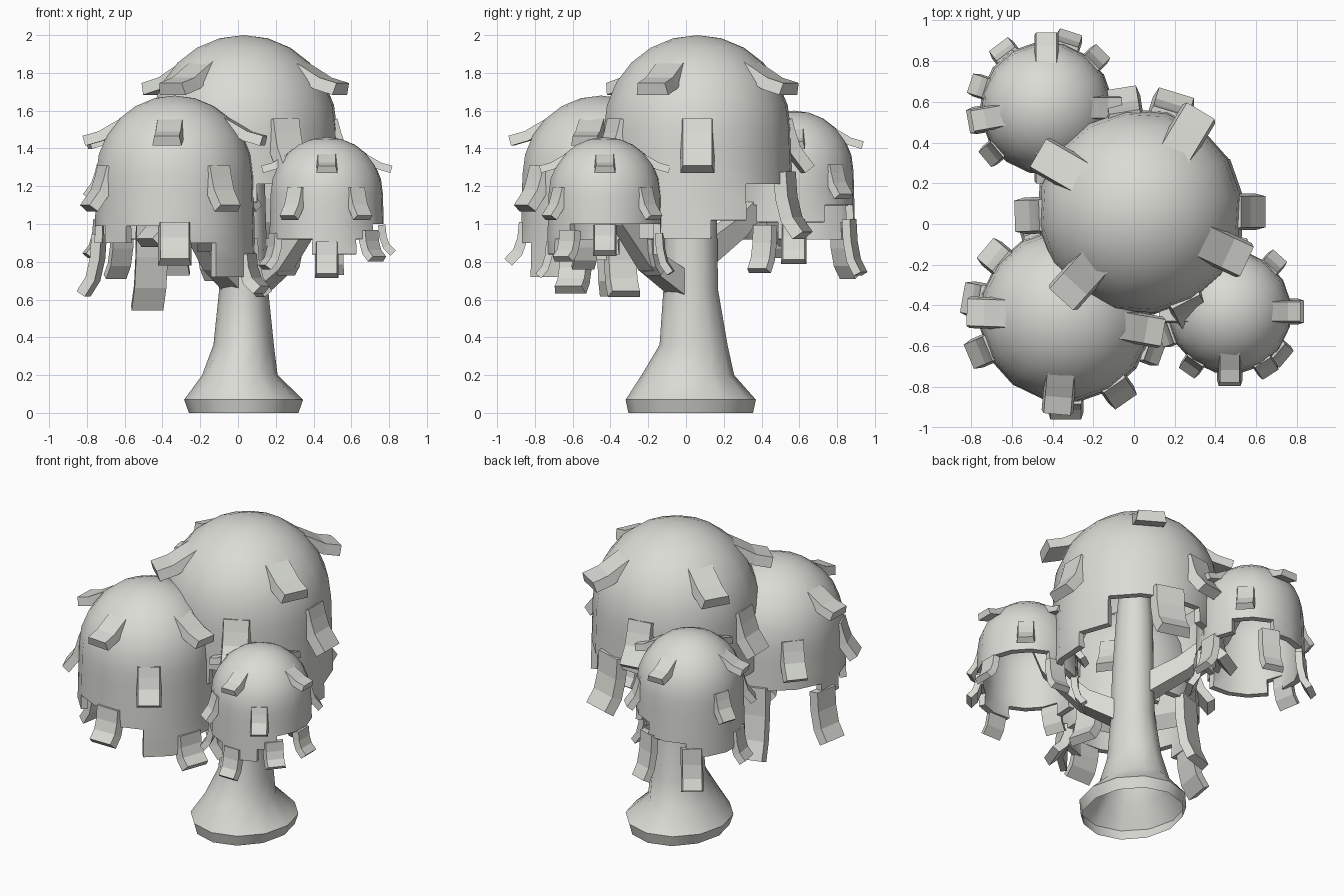
import bpy
import bmesh
import math
from mathutils import Vector

default_cube = bpy.data.objects.get("Cube")
if default_cube:
    bpy.data.objects.remove(default_cube, do_unlink=True)

clay = bpy.data.materials.new("pale_grey_clay")
clay.use_nodes = True
clay_colour = (0.70, 0.71, 0.66, 1.0)
clay.diffuse_color = clay_colour
clay.node_tree.nodes["Principled BSDF"].inputs["Base Color"].default_value = clay_colour

SEGMENTS = 16
START_ANGLE = math.radians(8)


def finish(name, bm, smooth_angle=None, thickness=None):
    """Turn a bmesh into a finished object."""
    mesh = bpy.data.meshes.new(name)
    bm.to_mesh(mesh)
    bm.free()
    mesh.materials.append(clay)
    obj = bpy.data.objects.new(name, mesh)
    bpy.context.collection.objects.link(obj)
    bpy.ops.object.select_all(action="DESELECT")
    obj.select_set(True)
    bpy.context.view_layer.objects.active = obj
    if thickness:
        shell = obj.modifiers.new("shell", "SOLIDIFY")
        shell.thickness = thickness
        shell.offset = -1
        bpy.ops.object.modifier_apply(modifier=shell.name)
    if smooth_angle:
        bpy.ops.object.shade_smooth_by_angle(angle=math.radians(smooth_angle))


def add_loft(bm, rings, caps=True):
    """Bridge a run of equal cross-sections."""
    loops = [[bm.verts.new(p) for p in ring] for ring in rings]
    count = len(loops[0])
    for low, high in zip(loops, loops[1:]):
        for i in range(count):
            j = (i + 1) % count
            bm.faces.new((low[i], low[j], high[j], high[i]))
    if caps:
        bm.faces.new(loops[0][::-1])
        bm.faces.new(loops[-1])


def add_strip(bm, centre, radius, angle, path, width):
    """Bent plate, bevelled on its outer face, along a (radial, height) path in dome radii."""
    a = math.radians(angle)
    out = Vector((math.cos(a), math.sin(a), 0))
    side = Vector((-math.sin(a), math.cos(a), 0)) * width * radius / 2
    points = [Vector(centre) + (out * r + Vector((0, 0, z))) * radius for r, z in path]
    rings = []
    for i, p in enumerate(points):
        along = points[min(i + 1, len(points) - 1)] - points[max(i - 1, 0)]
        normal = along.cross(side).normalized() * radius * 0.065
        if normal.dot(out) < 0:
            normal = -normal
        rings.append([p - side - normal, p + side - normal,
                      p + side * 0.85 + normal, p - side * 0.85 + normal])
    add_loft(bm, rings)


def make_canopy(name, centre, radius, row, skirt, upper, middle, hanging):
    """Hollow dome with a stepped skirt; each skirt digit is a number of rows."""
    cx, cy, cz = centre
    profile = []
    for k in range(1, 7):
        t = math.radians(15 * k)
        profile.append((radius * math.sin(t), cz + radius * math.cos(t)))
    dome_rows = len(profile) - 1
    deepest = max(int(d) for d in skirt)
    profile += [(radius * (1 + 0.03 * k / deepest), cz - row * k)
                for k in range(1, deepest + 1)]

    bm = bmesh.new()
    pole = bm.verts.new((cx, cy, cz + radius))
    grid = []
    for r, z in profile:
        ring = []
        for i in range(SEGMENTS):
            a = START_ANGLE + math.tau * i / SEGMENTS
            ring.append(bm.verts.new((cx + r * math.cos(a), cy + r * math.sin(a), z)))
        grid.append(ring)
    for i in range(SEGMENTS):
        j = (i + 1) % SEGMENTS
        bm.faces.new((pole, grid[0][i], grid[0][j]))
        for k in range(dome_rows + int(skirt[i])):
            bm.faces.new((grid[k][i], grid[k + 1][i], grid[k + 1][j], grid[k][j]))
    loose = [v for v in bm.verts if not v.link_faces]
    bmesh.ops.delete(bm, geom=loose, context="VERTS")
    finish(name, bm, smooth_angle=35, thickness=0.04)

    # Leaf strips in three tiers
    bm = bmesh.new()
    for angle in upper:
        path = [(0.60, 0.68), (0.76, 0.59), (0.93, 0.49), (1.14, 0.43)]
        add_strip(bm, centre, radius, angle, path, 0.37)
    for angle in middle:
        path = [(0.93, 0.1), (0.97, -0.05), (1.03, -0.22), (1.18, -0.42)]
        add_strip(bm, centre, radius, angle, path, 0.36)
    for angle, top, bottom in hanging:
        drop = bottom - top
        path = [(0.97, top), (0.99, top + drop * 0.4),
                (1.05, top + drop * 0.75), (1.17, bottom)]
        add_strip(bm, centre, radius, angle, path, 0.42)
    bmesh.ops.recalc_face_normals(bm, faces=bm.faces)
    finish(name + "_leaf_strips", bm)


# Four canopies
make_canopy("main_canopy", (0.03, 0.06, 1.5), 0.5, 0.096, "5333455443443466",
            upper=(59, 150, 228, 335), middle=(0, 99, 182, 297),
            hanging=[(73, -0.45, -1.12), (120, -0.6, -1.2), (210, -0.7, -1.2),
                     (255, -0.7, -1.25)])
make_canopy("front_left_canopy", (-0.335, -0.45, 1.26), 0.42, 0.09, "4543333434334665",
            upper=(85, 178, 265, 350), middle=(35, 140, 203, 305),
            hanging=[(270, -0.6, -1.1), (170, -0.75, -1.5), (340, -1.0, -1.45),
                     (108, -0.6, -1.68), (15, -0.8, -1.5), (60, -0.7, -1.3)])
make_canopy("front_right_canopy", (0.47, -0.43, 1.16), 0.3, 0.08, "2224323433344322",
            upper=(0, 90, 180, 270), middle=(48, 125, 235, 303),
            hanging=[(270, -0.85, -1.45), (0, -0.55, -1.05), (320, -0.65, -1.15),
                     (85, -0.7, -1.4), (130, -0.8, -1.4), (200, -0.7, -1.3)])
make_canopy("back_canopy", (-0.43, 0.57, 1.28), 0.32, 0.09, "3223344434443234",
            upper=(0, 90, 190, 270), middle=(45, 162, 220),
            hanging=[(72, -0.8, -1.7), (127, -0.95, -1.75), (190, -0.8, -1.4),
                     (330, -0.9, -1.65), (0, -0.8, -1.5)])

# Flared trunk, open underneath: height, centre x, centre y, half widths
trunk_profile = [(0, 0.03, 0.025, 0.29, 0.33), (0.07, 0.03, 0.025, 0.315, 0.345),
                 (0.2, 0.01, 0.01, 0.2, 0.245), (0.36, 0.03, 0.04, 0.16, 0.18),
                 (0.65, 0.03, 0.025, 0.13, 0.145), (0.95, 0.03, 0.025, 0.12, 0.14),
                 (1.3, 0.03, 0.04, 0.11, 0.12), (1.75, 0.03, 0.05, 0.08, 0.08)]
trunk_rings = []
for z, x, y, rx, ry in trunk_profile:
    angles = [math.tau * i / 12 for i in range(12)]
    trunk_rings.append([(x + rx * math.cos(a), y + ry * math.sin(a), z) for a in angles])
bm = bmesh.new()
add_loft(bm, trunk_rings, caps=False)
finish("trunk", bm, smooth_angle=40)


# Square-sectioned branches that bend up into the smaller canopies
def make_branch(name, points):
    path = [Vector(p) for p in points]
    reach = path[-1] - path[0]
    side = Vector((-reach.y, reach.x, 0)).normalized()
    rings = []
    for i, p in enumerate(path):
        along = path[min(i + 1, len(path) - 1)] - path[max(i - 1, 0)]
        normal = side.cross(along).normalized()
        half = 0.065 - 0.01 * i
        rings.append([p + (side * s + normal * n) * half
                      for s, n in ((-1, -1), (1, -1), (1, 1), (-1, 1))])
    bm = bmesh.new()
    add_loft(bm, rings)
    bmesh.ops.recalc_face_normals(bm, faces=bm.faces)
    finish(name, bm)


make_branch("front_left_branch", [(0.01, 0, 0.68), (-0.12, -0.17, 0.8),
                                  (-0.25, -0.34, 1.02), (-0.33, -0.44, 1.4)])
make_branch("front_right_branch", [(0.06, 0, 0.66), (0.23, -0.19, 0.8),
                                   (0.38, -0.34, 1.02), (0.46, -0.42, 1.3)])
make_branch("back_branch", [(0, 0.08, 0.84), (-0.17, 0.26, 0.98),
                            (-0.32, 0.43, 1.17), (-0.42, 0.55, 1.45)])
